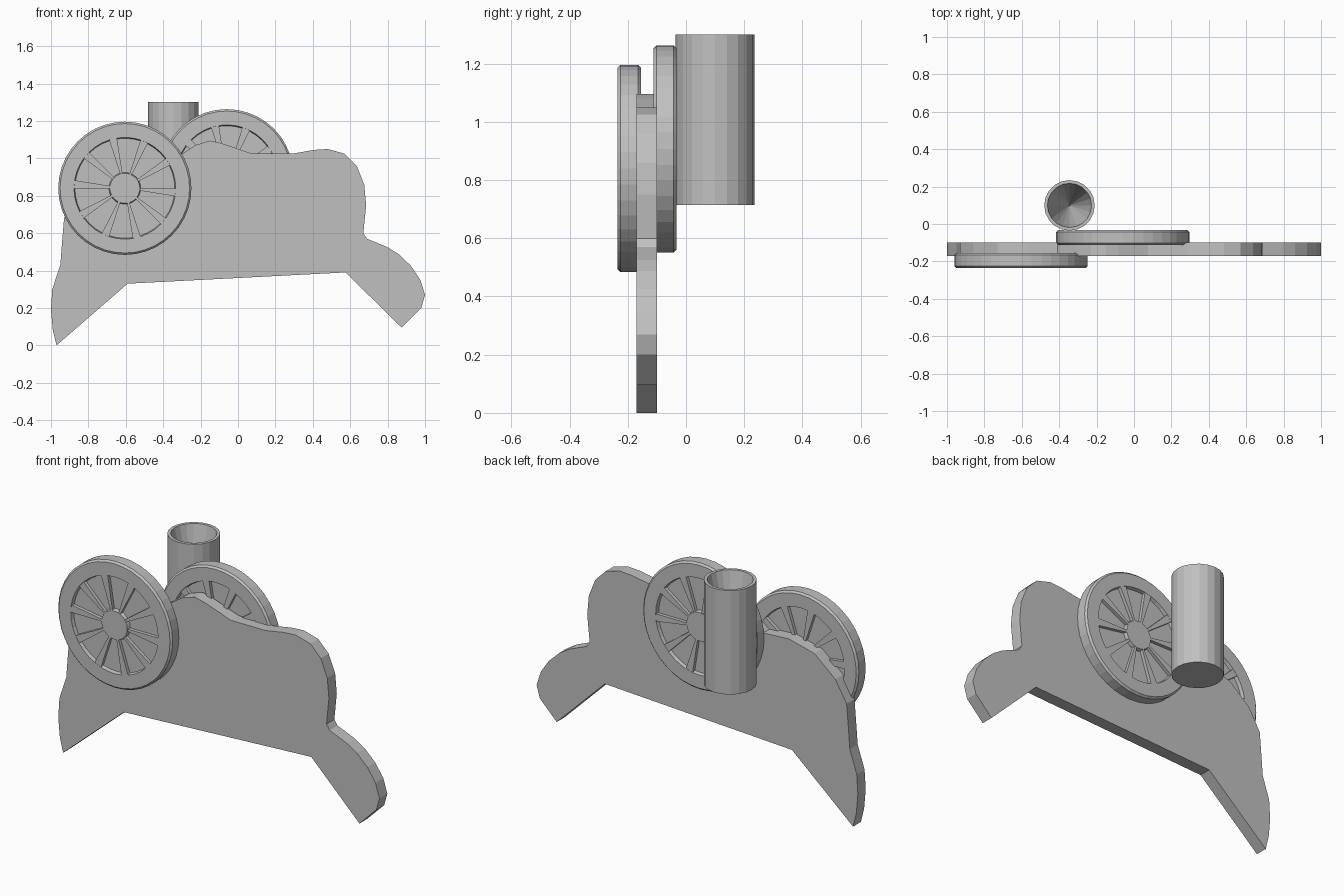
import bpy, bmesh, math

if "Cube" in bpy.data.objects:
    bpy.data.objects.remove(bpy.data.objects["Cube"])

grey = bpy.data.materials.new("plain grey")
grey.diffuse_color = (0.53, 0.53, 0.53, 1)
grey.use_nodes = True
grey.node_tree.nodes["Principled BSDF"].inputs["Base Color"].default_value = grey.diffuse_color


def finish(name, bm):
    bmesh.ops.recalc_face_normals(bm, faces=bm.faces[:])
    me = bpy.data.meshes.new(name)
    bm.to_mesh(me)
    bm.free()
    me.materials.append(grey)
    ob = bpy.data.objects.new(name, me)
    bpy.context.collection.objects.link(ob)
    return ob


def extrude(bm, pts, y0, y1):
    """Extrude an (x, z) outline between two y positions."""
    a = [bm.verts.new((x, y0, z)) for x, z in pts]
    b = [bm.verts.new((x, y1, z)) for x, z in pts]
    bm.faces.new(a)
    bm.faces.new(b)
    for i in range(len(pts)):
        j = (i + 1) % len(pts)
        bm.faces.new((a[i], a[j], b[j], b[i]))


def lathe(bm, profile, n, place):
    """Spin (radius, along) points that start and end on the axis."""
    rings = []
    for r, h in profile:
        count = n if r > 0 else 1
        rings.append([bm.verts.new(place(r * math.cos(math.tau * i / n),
                                         r * math.sin(math.tau * i / n), h))
                      for i in range(count)])
    for a, b in zip(rings, rings[1:]):
        for i in range(n):
            j = (i + 1) % n
            if len(a) == 1:
                bm.faces.new((a[0], b[i], b[j]))
            elif len(b) == 1:
                bm.faces.new((a[i], a[j], b[0]))
            else:
                bm.faces.new((a[i], a[j], b[j], b[i]))


# Flat body plate with wavy outline
outline = [
    (-0.97, 0), (-0.59, 0.33), (0.575, 0.39), (0.875, 0.095), (0.98, 0.20),
    (1.0, 0.27), (0.975, 0.35), (0.925, 0.425), (0.86, 0.487), (0.80, 0.525),
    (0.69, 0.57), (0.67, 0.60), (0.685, 0.75), (0.675, 0.86), (0.635, 0.96),
    (0.57, 1.025), (0.48, 1.05), (0.405, 1.045), (0.29, 1.025),
    (0.075, 1.025), (0.04, 1.037), (-0.085, 1.08), (-0.15, 1.095),
    (-0.23, 1.07), (-0.31, 1.015), (-0.41, 0.94), (-0.57, 0.95),
    (-0.73, 0.91), (-0.86, 0.80), (-0.93, 0.68), (-0.94, 0.56),
    (-0.95, 0.43), (-0.97, 0.37), (-0.993, 0.30), (-1.0, 0.19), (-0.99, 0.08)]
bm = bmesh.new()
extrude(bm, outline, -0.17, -0.10)
finish("body_plate", bm)


# Spoked wheels with recessed pockets on both sides
def wheel(name, cx, y0, y1, cz, R=0.356, hub=0.08, inner=0.272, spokes=10):
    bm = bmesh.new()
    mid, h = (y0 + y1) / 2, (y1 - y0) / 2
    d, c = h - 0.02, 0.01
    half = [(0, h), (hub, h), (hub + 0.005, d), (inner - 0.005, d), (inner, h),
            (R - c, h), (R, h - c)]
    prof = half + [(r, -y) for r, y in reversed(half)]
    lathe(bm, prof, 40, lambda u, v, w: (cx + u, mid + w, cz + v))
    hw = math.radians(4.5)
    for k in range(spokes):
        a = math.tau * k / spokes - hw
        pts = [(cx + r * math.cos(a + s * hw), cz + r * math.sin(a + s * hw))
               for r, s in ((hub - 0.01, -1), (inner + 0.01, -1),
                            (inner + 0.01, 1), (hub - 0.01, 1))]
        extrude(bm, pts, mid - h + 0.001, mid + h - 0.001)
    finish(name, bm)


wheel("front_wheel", -0.605, -0.235, -0.155, 0.84)
wheel("rear_wheel", -0.06, -0.112, -0.033, 0.907)

# Upright cup with conical hollow
bm = bmesh.new()
lathe(bm, [(0, 0.715), (0.135, 0.715), (0.135, 1.30), (0.118, 1.30), (0, 0.76)],
      20, lambda u, v, w: (-0.345 + u, 0.0995 + v, w))
finish("upright_cup", bm)
